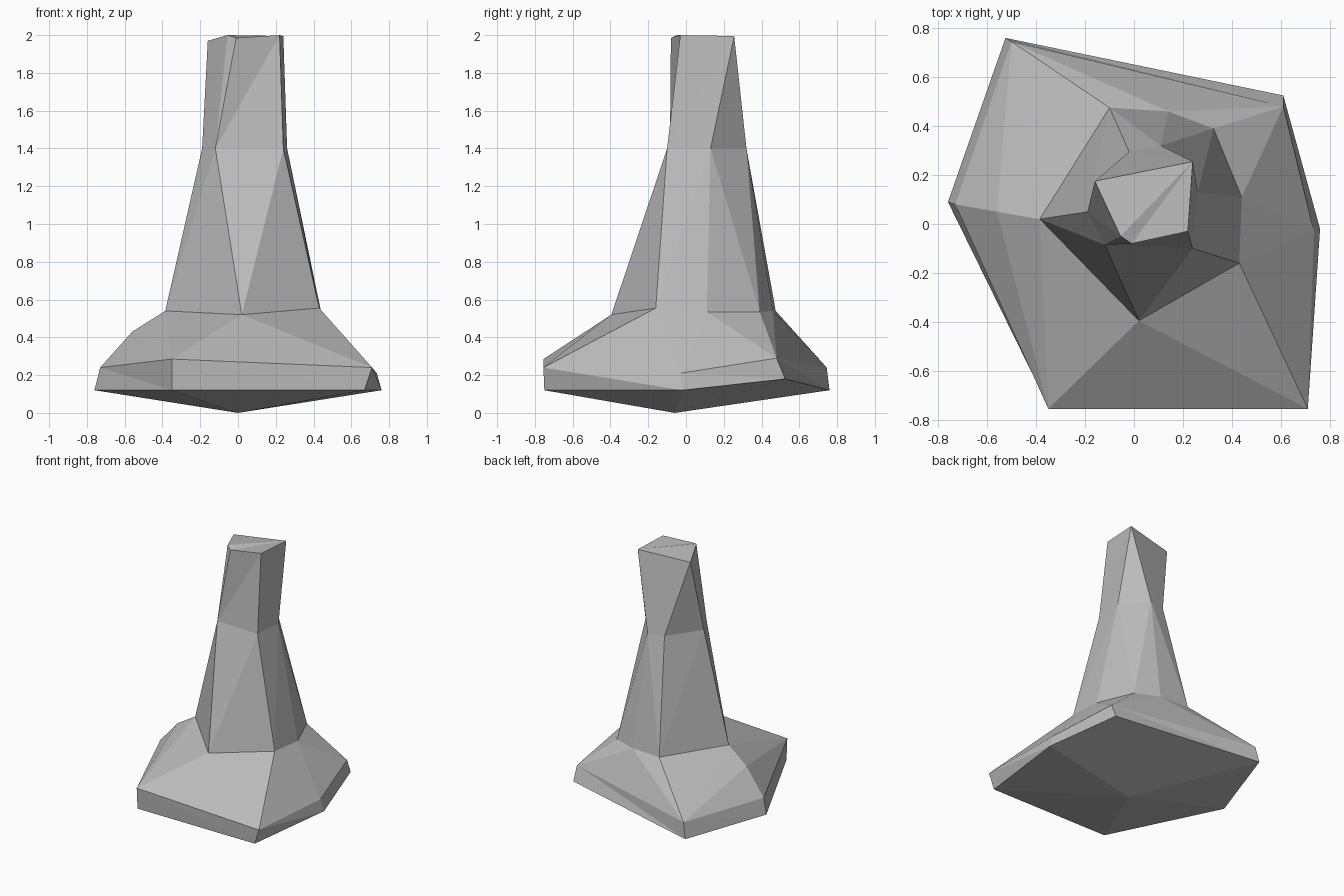
import bpy
import bmesh

default_cube = bpy.data.objects.get("Cube")
if default_cube:
    bpy.data.objects.remove(default_cube, do_unlink=True)


def flat_material(name, colour):
    mat = bpy.data.materials.new(name)
    mat.use_nodes = True
    mat.diffuse_color = colour
    shader = next(n for n in mat.node_tree.nodes if n.type == 'BSDF_PRINCIPLED')
    shader.inputs["Base Color"].default_value = colour
    shader.inputs["Roughness"].default_value = 0.9
    return mat


def ring(bm, points):
    return [bm.verts.new(p) for p in points]


def bridge(bm, lower, upper, steps):
    """Triangle strip between two closed paths: 'l' advances the lower, 'u' the upper."""
    i = j = 0
    for step in steps:
        a, b = lower[i % len(lower)], upper[j % len(upper)]
        if step == "l":
            i += 1
            c = lower[i % len(lower)]
        else:
            j += 1
            c = upper[j % len(upper)]
        bm.faces.new((a, c, b))


bm = bmesh.new()

# Rings run counter-clockwise from the front, bottom to top
foot = ring(bm, [(-.35, -.745, .12), (.67, -.75, .12), (.76, -.02, .12),
                 (.61, .525, .18), (-.525, .76, .12), (-.76, .09, .12)])
rim = ring(bm, [(-.35, -.755, .285), (.71, -.755, .24), (.735, -.03, .21),
                (.61, .48, .29), (-.5, .745, .24), (-.73, .08, .24)])
shoulder = ring(bm, [(.02, -.395, .52), (.43, -.16, .555), (.44, .11, .535),
                     (.325, .39, .535), (.14, .46, .54), (-.1, .475, .54),
                     (-.385, .02, .54)])
neck = ring(bm, [(-.12, -.085, 1.4), (.24, -.1, 1.4), (.26, .13, 1.4),
                 (.11, .32, 1.4), (-.02, .295, 1.4), (-.19, .05, 1.4)])
crown = ring(bm, [(-.055, -.05, 2), (-.01, -.08, 1.985), (.22, -.03, 2),
                  (.24, .255, 1.995), (-.16, .175, 1.97)])

# Pointed underside
tip = bm.verts.new((0, -.06, 0))
for k, v in enumerate(foot):
    bm.faces.new((tip, foot[(k + 1) % len(foot)], v))

# Low vertical band round the base
bridge(bm, foot, rim, "lu" * len(foot))

# Sloping base, with a knee where the right-hand ridge bends
knee = bm.verts.new((-.56, .05, .43))
bridge(bm, rim, shoulder + [knee, shoulder[-1]], "lululuuluuulluu")

# Tapering column and its upper shaft
bridge(bm, shoulder, neck, "ulullulluulul")
bridge(bm, neck, crown, "uululllulul")

# Chipped top, fanned from its back corner
for a, b in ((4, 0), (0, 1), (1, 2)):
    bm.faces.new((crown[3], crown[a], crown[b]))

bmesh.ops.recalc_face_normals(bm, faces=bm.faces[:])
mesh = bpy.data.meshes.new("rock_pillar")
bm.to_mesh(mesh)
bm.free()
mesh.materials.append(flat_material("stone_grey", (0.5, 0.5, 0.5, 1)))
pillar = bpy.data.objects.new("rock_pillar", mesh)
bpy.context.collection.objects.link(pillar)
